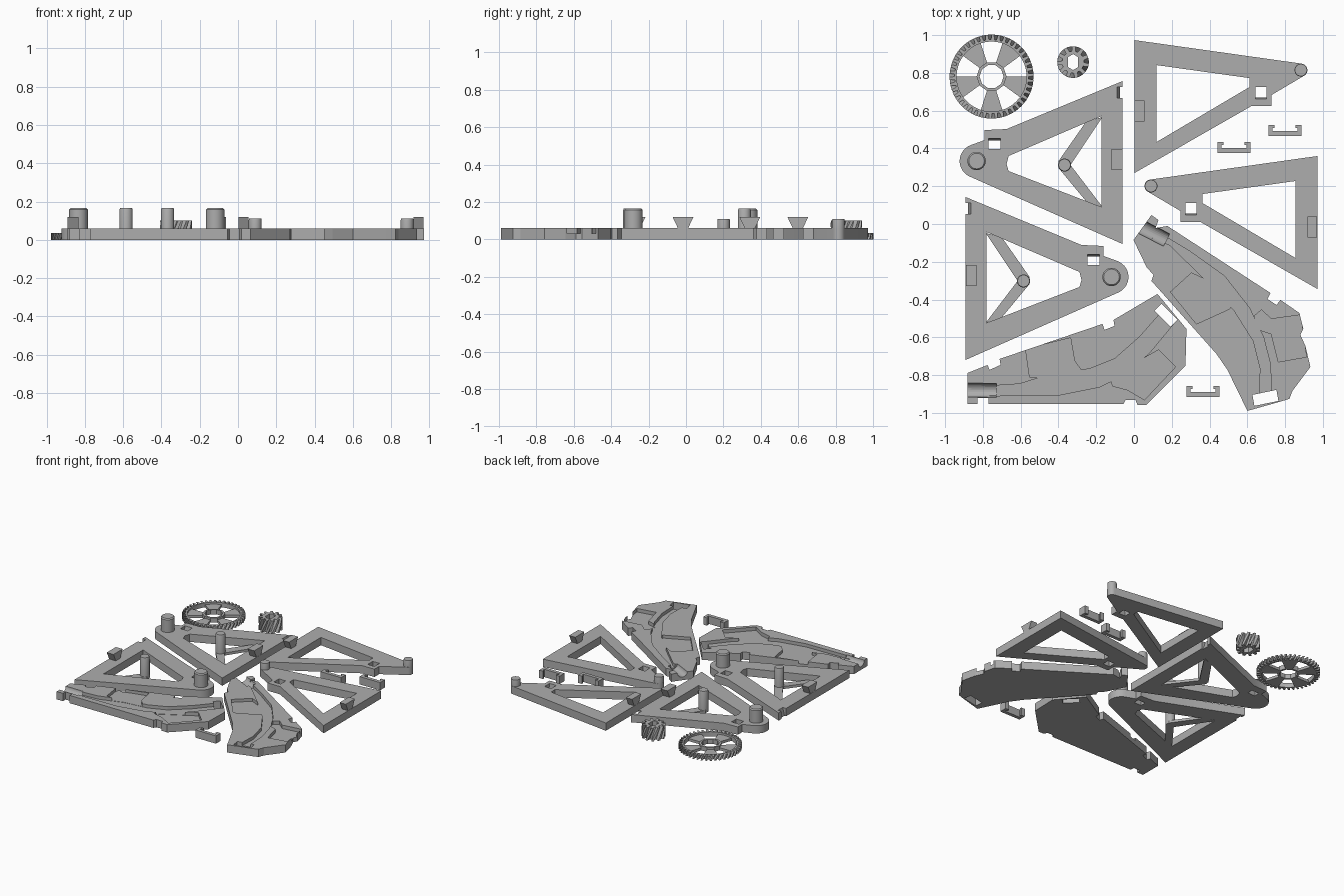
import bpy, bmesh, math

if "Cube" in bpy.data.objects:
    bpy.data.objects.remove(bpy.data.objects["Cube"])

GREY = bpy.data.materials.new("light grey plastic")
GREY.diffuse_color = (0.42, 0.42, 0.42, 1)
GREY.use_nodes = True
GREY.node_tree.nodes["Principled BSDF"].inputs["Base Color"].default_value = GREY.diffuse_color
T = 0.06            # plate thickness
S = 189.0           # drawing units per model unit


def to_model(p):
    return ((p[0] - 1134.5) / S, (225 - p[1]) / S)


def loft(name, layers, helper=False):
    """Solid through a stack of (outline, z) layers given in drawing units."""
    bm = bmesh.new()
    rings = [[bm.verts.new((*to_model(p), z)) for p in pts] for pts, z in layers]
    n = len(rings[0])
    bm.faces.new(rings[0])
    bm.faces.new(rings[-1])
    for a, b in zip(rings, rings[1:]):
        for i in range(n):
            bm.faces.new((a[i], a[(i + 1) % n], b[(i + 1) % n], b[i]))
    bmesh.ops.recalc_face_normals(bm, faces=bm.faces)
    me = bpy.data.meshes.new(name)
    bm.to_mesh(me)
    bm.free()
    ob = bpy.data.objects.new(name, me)
    bpy.context.collection.objects.link(ob)
    me.materials.append(GREY)
    ob.hide_render = helper
    return ob


def prism(name, pts, z0, z1, helper=False):
    return loft(name, [(pts, z0), (pts, z1)], helper)


def select(ob):
    bpy.ops.object.select_all(action='DESELECT')
    ob.select_set(True)
    bpy.context.view_layer.objects.active = ob


def cut(ob, *cutters):
    for c in cutters:
        m = ob.modifiers.new("cut", 'BOOLEAN')
        m.operation, m.solver, m.object = 'DIFFERENCE', 'EXACT', c
        select(ob)
        bpy.ops.object.modifier_apply(modifier=m.name)
        bpy.data.objects.remove(c)


def smooth(ob):
    select(ob)
    bpy.ops.object.shade_smooth_by_angle(angle=math.radians(30))


def arc(c, r, a0, a1, n):
    return [(c[0] + r * math.cos(math.radians(a0 + (a1 - a0) * i / n)),
             c[1] - r * math.sin(math.radians(a0 + (a1 - a0) * i / n))) for i in range(n + 1)]


def circle(c, r, n=32):
    return arc(c, r, 0, 360, n)[:-1]


def rect(x0, y0, x1, y1):
    return [(x0, y0), (x1, y0), (x1, y1), (x0, y1)]


def peg(name, c, r, z0, z1, chamfer=1.4):
    smooth(loft(name, [(circle(c, r), z0), (circle(c, r), z1 - 0.008),
                       (circle(c, r - chamfer), z1)]))


def tab(name, x0, x1, yc, m):
    """Dovetail tab, wider at its top."""
    loft(name, [(m(rect(x0, yc - 5, x1, yc + 5)), T - 0.002),
                (m(rect(x0, yc - 10.5, x1, yc + 10.5)), 0.12)])


# ---- large side frames with axle peg and strut, one mirrored ----
def large_frame(name, m):
    body = [(1123, 82), (1007, 130), (985, 131), (985, 141)]
    body += arc((977, 162), 17, 110, 246, 14) + [(1123, 245)]
    ob = prism(name, m(body), 0, T)
    cut(ob,
        prism("window", m([(1102, 117), (1009, 157), (1007, 165), (1009, 172), (1102, 208)]), -1, 1, True),
        loft("slot", [(m(rect(989, 142, 1001, 150)), -0.01), (m(rect(989, 139, 1001, 150)), T + 0.01)], True),
        loft("edge_notch", [(m(rect(1121, 88, 1126, 99)), -0.01), (m(rect(1117, 88, 1126, 99)), T + 0.01)], True))
    smooth(ob)
    prism(name + "_strut", m([(1087, 122), (1059, 162), (1059, 169), (1088, 204), (1103, 208),
                              (1071, 166), (1103, 118)]), 0, 0.02)
    peg(name + "_axle_peg", m([(977, 162)])[0], 9.2, T - 0.01, 0.165)
    peg(name + "_strut_peg", m([(1065, 166)])[0], 6.5, 0, 0.165, 0.6)
    tab(name + "_tab", 1112, 1122.8, 160.5, m)


large_frame("left_frame", lambda pts: list(pts))
large_frame("left_frame_mirrored", lambda pts: [(2089 - x, y + 116) for x, y in pts])


# ---- small side frames, one mirrored ----
def small_frame(name, m):
    body = [(1135, 41)] + arc((1301.5, 71), 6.5, 82, -60, 12)
    body += [(1272, 96), (1272, 107), (1252, 107), (1135, 174)]
    ob = prism(name, m(body), 0, T)
    cut(ob,
        prism("window", m([(1157, 66), (1250, 79), (1250, 88), (1157, 143)]), -1, 1, True),
        loft("slot", [(m(rect(1256, 88, 1267, 98)), -0.01), (m(rect(1256, 88, 1267, 100)), T + 0.01)], True))
    smooth(ob)
    peg(name + "_peg", m([(1301.5, 71)])[0], 6.4, T - 0.01, 0.11, 0.4)
    tab(name + "_tab", 1135.2, 1145, 112, m)


small_frame("right_frame", lambda pts: list(pts))
small_frame("right_frame_mirrored", lambda pts: [(2453 - x, y + 116) for x, y in pts])


# ---- curved housing halves: outline, channel, pockets, slot and round inlet ----
def housing(name, outline, channel, pockets, slot, inlet):
    ob = prism(name, outline, 0, T)
    cutters = [prism("channel", channel, 0.035, 0.2, True)]
    cutters += [prism("pocket", p, 0.037 - 0.004 * i, 0.2, True) for i, p in enumerate(pockets)]
    cutters.append(prism("slot", slot, -1, 1, True))
    (x0, y0), (x1, y1) = inlet
    d = math.hypot(x1 - x0, y1 - y0)
    nx, ny = -(y1 - y0) / d, (x1 - x0) / d
    # half-round inlet groove, from stacked widths
    steps = []
    for i in range(7):
        a = math.pi / 2 * i / 6
        w = max(0.3, 7 * math.sin(a))
        q = [(x0 + nx * w, y0 + ny * w), (x1 + nx * w, y1 + ny * w),
             (x1 - nx * w, y1 - ny * w), (x0 - nx * w, y0 - ny * w)]
        steps.append((q, 0.061 - 0.037 * math.cos(a)))
    steps.append((steps[-1][0], 0.1))
    cutters.append(loft("inlet", steps, True))
    cut(ob, *cutters)


housing("lower_housing",
        [(968, 374), (968, 405), (978, 405), (978, 399), (989, 399), (989, 405), (1124, 405),
         (1126, 401), (1136, 401), (1138, 406), (1147, 406), (1186, 367), (1187, 330), (1158, 295),
         (1114, 321), (1115, 327), (1105, 331), (1103, 325), (1000, 360), (1001, 366), (990, 371),
         (988, 366)],
        [(990, 387), (1020, 385), (1055, 374), (1090, 370), (1115, 360), (1140, 338), (1162, 313),
         (1174, 325), (1150, 354), (1125, 376), (1100, 388), (1060, 396), (990, 397)],
        [[(1026, 350), (1071, 339), (1075, 362), (1086, 377), (1083, 384), (1030, 378)],
         [(1111, 378), (1159, 351), (1176, 368), (1145, 401), (1128, 391), (1113, 387)]],
        [(1155, 312), (1162, 305), (1178, 321), (1171, 328)],
        ((960, 391), (997, 391.5)))

housing("right_housing",
        [(1152, 216), (1159, 221), (1156, 229), (1168, 227), (1271, 294), (1268, 300), (1277, 306),
         (1281, 301), (1300, 314), (1304, 330), (1301, 336), (1306, 347), (1311, 368), (1293, 392),
         (1290, 400), (1280, 403), (1248, 412), (1228, 371), (1217, 355), (1152, 282), (1154, 276),
         (1147, 268), (1134, 241)],
        [(1155, 231), (1190, 252), (1225, 277), (1250, 309), (1264, 338), (1271, 365), (1272, 394),
         (1260, 396), (1261, 370), (1254, 342), (1235, 312), (1205, 280), (1170, 246), (1152, 239)],
        [[(1171, 293), (1192, 274), (1222, 288), (1236, 300), (1230, 310), (1197, 325)],
         [(1255, 317), (1262, 311), (1272, 320), (1301, 316), (1307, 358), (1279, 363), (1272, 335), (1257, 330)]],
        [(1253, 396), (1277, 391), (1279, 402), (1255, 407)],
        ((1136, 225), (1167, 241)))

# ---- three snap clips ----
for i, (x, y) in enumerate([(1269, 126), (1218, 143), (1187, 387)]):
    prism(f"snap_clip_{i + 1}",
          [(x + a, y + b) for a, b in [(0, 0), (6, 0), (6, 3), (4, 3), (4, 6), (29, 6), (29, 3),
                                       (27, 3), (27, 0), (33, 0), (33, 11), (0, 11)]], 0, T)


# ---- helical gears ----
def toothed(name, c, n, root, tip, height, twist):
    def ring(t):
        pts = []
        for i in range(n):
            for f, r in ((0.0, root), (0.38, root), (0.5, tip), (0.88, tip)):
                a = 2 * math.pi * (i + f) / n + t
                pts.append((c[0] + r * math.cos(a), c[1] - r * math.sin(a)))
        return pts
    return loft(name, [(ring(twist * k / 4), height * k / 4) for k in range(5)])


G = (992, 77.5)
rim = toothed("large_gear_rim", G, 42, 37, 42, 0.035, 0.09)
cut(rim, prism("bore", circle(G, 35, 64), -1, 1, True))
hub = prism("large_gear_hub", circle(G, 15, 10), 0, 0.035)
cut(hub, prism("bore", circle(G, 12, 10), -1, 1, True))
for k in range(5):
    mid = 270 + 72 * k
    prism(f"large_gear_spoke_{k + 1}",
          arc(G, 13.5, mid - 18, mid + 18, 4) + arc(G, 35.6, mid + 18, mid - 18, 8), 0, 0.02)

P = (1073.5, 63)
pinion = toothed("small_gear", P, 11, 11, 15.8, 0.1, 0.55)
cut(pinion, prism("bore", [(P[0] + a, P[1] + b) for a, b in
                           [(0, -8), (5, -5), (5, 5), (0, 8), (-5, 5), (-5, -5)]], -1, 1, True))
